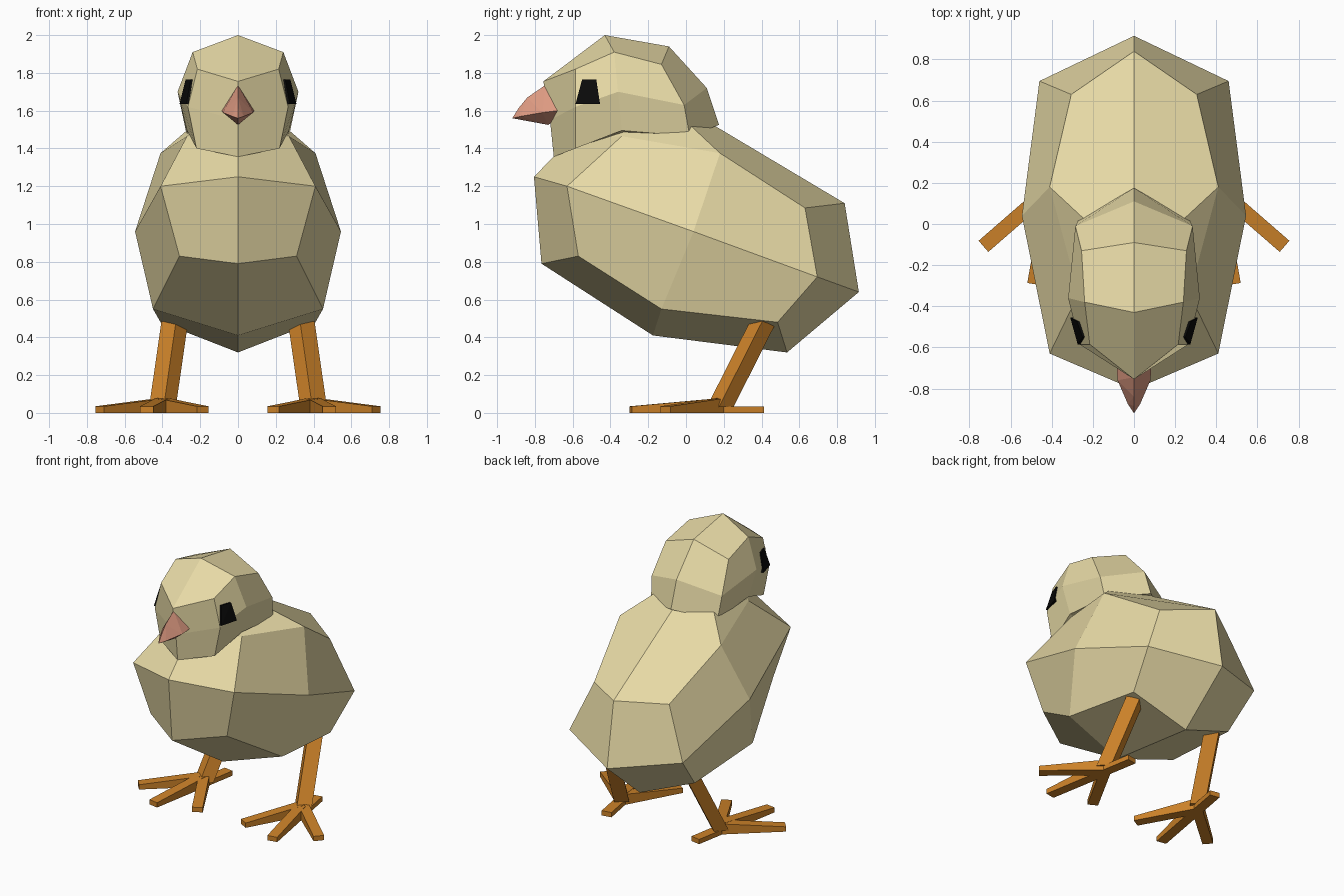
import bpy, bmesh, math
from mathutils import Vector

if "Cube" in bpy.data.objects:
    bpy.data.objects.remove(bpy.data.objects["Cube"])


def material(name, rgb):
    m = bpy.data.materials.new(name)
    m.diffuse_color = (*rgb, 1)
    m.use_nodes = True
    m.node_tree.nodes["Principled BSDF"].inputs["Base Color"].default_value = m.diffuse_color
    return m


DOWN = material("pale yellow down", (0.80, 0.70, 0.38))
PINK = material("pink beak", (0.72, 0.32, 0.22))
ORANGE = material("orange leg", (0.61, 0.225, 0.022))
BLACK = material("black eye", (0.003, 0.003, 0.003))


def finish(name, bm, mat):
    bmesh.ops.recalc_face_normals(bm, faces=bm.faces[:])
    me = bpy.data.meshes.new(name)
    bm.to_mesh(me)
    bm.free()
    me.materials.append(mat)
    ob = bpy.data.objects.new(name, me)
    bpy.context.collection.objects.link(ob)
    return ob


def shell(name, mid, side, centre, mat):
    """Rounded block: centre-line ring (y, z), side ring (x, y, z), side centre, mirrored."""
    bm = bmesh.new()
    m = [bm.verts.new((0, y, z)) for y, z in mid]
    for s in (1, -1):
        r = [bm.verts.new((s * x, y, z)) for x, y, z in side]
        c = bm.verts.new((s * centre[0], centre[1], centre[2]))
        for i in range(8):
            j = (i + 1) % 8
            bm.faces.new((m[i], m[j], r[j], r[i]))
        for i in range(0, 8, 2):
            bm.faces.new((c, r[i], r[i + 1], r[(i + 2) % 8]))
    return finish(name, bm, mat)


def hull(name, points, mat):
    bm = bmesh.new()
    for p in points:
        bm.verts.new(p)
    res = bmesh.ops.convex_hull(bm, input=bm.verts[:])
    loose = [v for v in bm.verts if not v.link_faces]
    bmesh.ops.delete(bm, geom=loose, context='VERTS')
    bmesh.ops.dissolve_limit(bm, angle_limit=0.01, verts=bm.verts[:], edges=bm.edges[:])
    return finish(name, bm, mat)


# Body: rings run chest, belly, tail, back, neck
shell("body",
      [(-.805, 1.25), (-.765, .79), (-.175, .41), (.535, .32),
       (.915, .64), (.84, 1.11), (-.2, 1.73), (-.62, 1.44)],
      [(.41, -.63, 1.2), (.31, -.57, .83), (.45, -.13, .55), (.41, .485, .48),
       (.46, .695, .72), (.305, .63, 1.085), (.41, .18, 1.375), (.27, -.34, 1.465)],
      (.545, .04, .96), DOWN)

# Head: rings run face, throat, nape, crown
shell("head",
      [(-.72, 1.55), (-.70, 1.356), (-.3, 1.4), (.175, 1.525),
       (.11, 1.72), (-.09, 1.94), (-.43, 2.0), (-.755, 1.755)],
      [(.265, -.585, 1.62), (.22, -.585, 1.4), (.27, -.34, 1.495), (.27, .02, 1.465),
       (.285, -.01, 1.63), (.255, -.13, 1.845), (.24, -.38, 1.91), (.215, -.585, 1.82)],
      (.32, -.36, 1.70), DOWN)

# Beak
beak = [(0, -.745, 1.735), (0, -.84, 1.67), (0, -.885, 1.615), (0, -.92, 1.56),
        (0, -.73, 1.525), (0, -.6, 1.6)]
for s in (1, -1):
    beak += [(s * .085, -.68, 1.60), (s * .08, -.76, 1.59), (s * .03, -.875, 1.57)]
hull("beak", beak, PINK)

for s, tag in ((1, "right"), (-1, "left")):
    # Eye plate
    eye = [(.25, -.55, 1.765), (.277, -.475, 1.765), (.31, -.455, 1.635), (.274, -.585, 1.635)]
    hull(tag + "_eye", [(s * (x - d), y, z) for x, y, z in eye for d in (0, .03)], BLACK)

    # Leg: slanted square post
    ankle, hip = Vector((.40, .18, .03)), Vector((.318, .468, .60))
    leg = []
    for c in (ankle, hip):
        for k in range(4):
            a = math.radians(40 + 45 + 90 * k)
            leg.append((s * (c.x + .071 * math.cos(a)), c.y + .071 * math.sin(a), c.z))
    hull(tag + "_leg", leg, ORANGE)

    # Toes: angle outward from forward, length, height at the ankle
    toes = (("outer", 49, .44, .078), ("middle", 10, .48, .078),
            ("inner", -29, .44, .078), ("back", 190, .23, .035))
    for name, angle, length, high in toes:
        a = math.radians(angle)
        d = Vector((math.sin(a), -math.cos(a), 0))
        w = Vector((d.y, -d.x, 0)) * .036
        pts = []
        for t, h in ((0, high), (length, .035)):
            for e in (1, -1):
                p = Vector((.40, .18, 0)) + d * t + w * e
                pts += [(s * p.x, p.y, 0), (s * p.x, p.y, h)]
        hull(f"{tag}_{name}_toe", pts, ORANGE)
